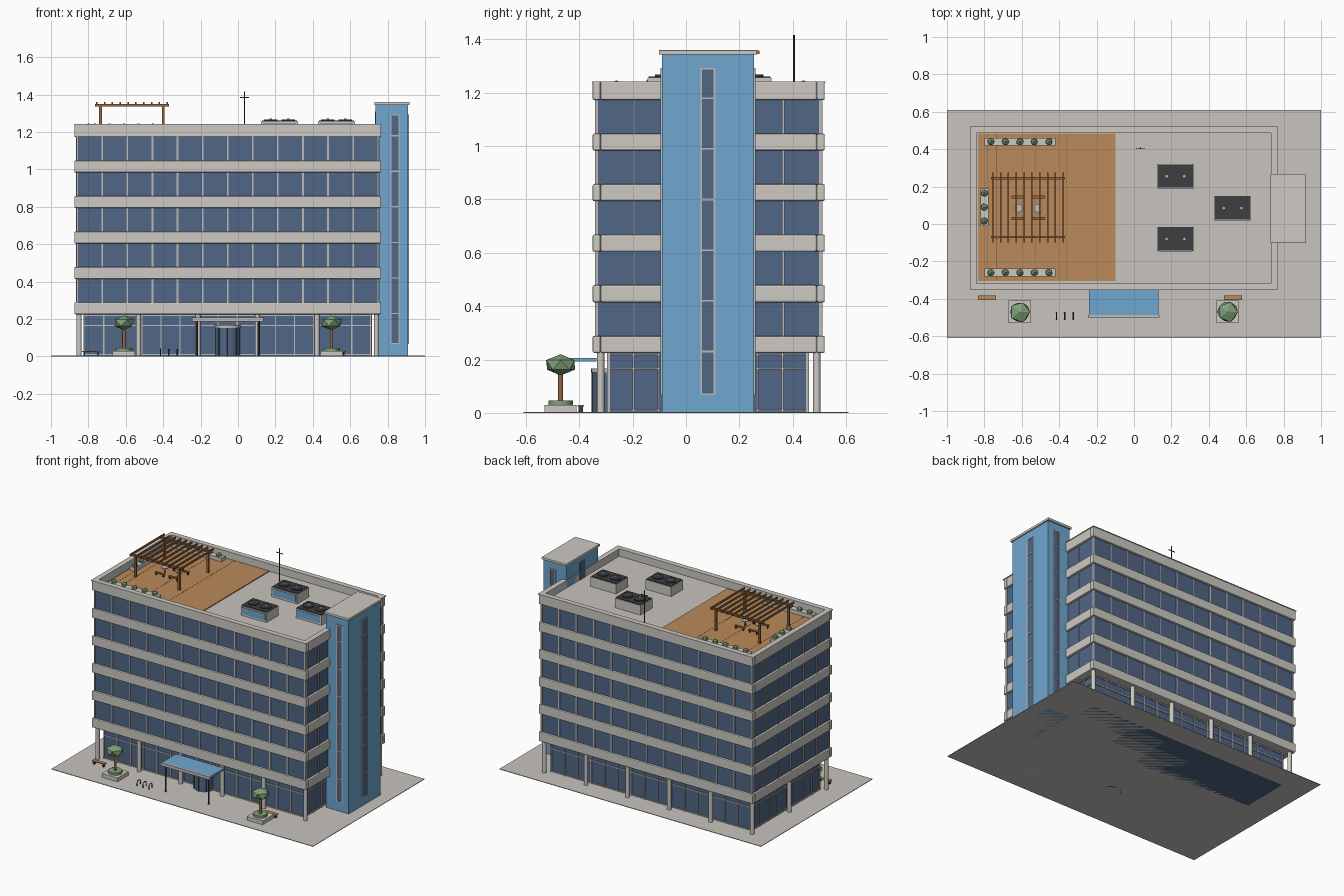
import bpy, bmesh, math, random
from mathutils import Matrix, Vector

if "Cube" in bpy.data.objects:
    bpy.data.objects.remove(bpy.data.objects["Cube"])

random.seed(4)


def mat(name, r, g, b):
    m = bpy.data.materials.new(name)
    lin = [((c / 255 + 0.055) / 1.055) ** 2.4 for c in (r, g, b)]
    m.diffuse_color = (*lin, 1)
    m.use_nodes = True
    m.node_tree.nodes["Principled BSDF"].inputs["Base Color"].default_value = m.diffuse_color
    return m


CONCRETE = mat("concrete", 205, 201, 194)
PAVING = mat("paving", 200, 196, 190)
GLASS = mat("dark_blue_glass", 80, 102, 134)
BLUE = mat("blue_panel", 112, 167, 208)
FRAME = mat("pale_frame", 190, 188, 184)
WOOD = mat("deck_wood", 187, 138, 90)
BROWN = mat("brown_timber", 150, 105, 65)
DARK = mat("dark_metal", 62, 62, 66)
GREEN = mat("leaf_green", 128, 160, 122)


def finish(name, bm, m, smooth=False):
    me = bpy.data.meshes.new(name)
    bm.to_mesh(me)
    bm.free()
    me.materials.append(m)
    ob = bpy.data.objects.new(name, me)
    bpy.context.collection.objects.link(ob)
    if smooth:
        for p in me.polygons:
            p.use_smooth = abs(p.normal.z) < 0.9
    return ob


def boxes(name, m, items, bevel=0):
    """One object from boxes given as (x0, x1, y0, y1, z0, z1)."""
    bm = bmesh.new()
    for x0, x1, y0, y1, z0, z1 in items:
        c = Vector((x0 + x1, y0 + y1, z0 + z1)) / 2
        bmesh.ops.create_cube(bm, size=1, matrix=Matrix.Translation(c)
                              @ Matrix.Diagonal((x1 - x0, y1 - y0, z1 - z0, 1)))
    ob = finish(name, bm, m)
    if bevel:
        mod = ob.modifiers.new("soft_edge", 'BEVEL')
        mod.width, mod.segments = bevel, 2
    return ob


def cylinders(name, m, items, n=12):
    """One object from upright cylinders given as (x, y, radius, z0, z1)."""
    bm = bmesh.new()
    for x, y, r, z0, z1 in items:
        bmesh.ops.create_cone(bm, cap_ends=True, segments=n, radius1=r, radius2=r, depth=z1 - z0,
                              matrix=Matrix.Translation((x, y, (z0 + z1) / 2)))
    return finish(name, bm, m, True)


def shrubs(name, items):
    """Faceted leaf clumps given as (x, y, z, radius, height radius)."""
    bm = bmesh.new()
    for x, y, z, r, h in items:
        new = bmesh.ops.create_icosphere(bm, subdivisions=1, radius=1)["verts"]
        for v in new:
            k = random.uniform(0.92, 1.08)
            v.co = Vector((x + v.co.x * r * k, y + v.co.y * r * k, z + v.co.z * h))
    return finish(name, bm, GREEN)


# Building outline
X0, X1, Y0, Y1 = -0.875, 0.765, -0.35, 0.52
ROOF = 1.19
boxes("pavement", PAVING, [(-1, 1, -0.61, 0.61, 0, 0.004)])


def wall_frames(name, x0, x1, y0, y1, z0, z1, nx, ny, w, extra_z=()):
    """Mullions on four walls, with optional horizontal rails."""
    d, items = 0.006, []
    for i in range(nx + 1):
        x = x0 + (x1 - x0) * i / nx
        items += [(x - w, x + w, y - d, y + d, z0, z1) for y in (y0, y1)]
    for i in range(1, ny):
        y = y0 + (y1 - y0) * i / ny
        items += [(x - d, x + d, y - w, y + w, z0, z1) for x in (x0, x1)]
    for z in extra_z:
        items += [(x0, x1, y - d, y + d, z - 0.003, z + 0.003) for y in (y0, y1)]
        items += [(x - d, x + d, y0, y1, z - 0.003, z + 0.003) for x in (x0, x1)]
    boxes(name, FRAME, items)


# Upper storeys: glazing, mullions and concrete bands
boxes("upper_glazing", GLASS, [(X0 + 0.015, X1 - 0.015, Y0 + 0.015, Y1 - 0.015, 0.24, 1.18)])
wall_frames("upper_mullions", X0 + 0.015, X1 - 0.015, Y0 + 0.015, Y1 - 0.015, 0.24, 1.18, 12, 6, 0.0045)
bands = []
T = 0.03
for i in range(6):
    z0 = 0.225 + i * 0.1895
    z1 = z0 + (0.07 if i == 5 else 0.064)
    bands += [(X0, X1, y, y + T, z0, z1) for y in (Y0, Y1 - T)]
    bands += [(x, x + T, Y0 + T, Y1 - T, z0, z1) for x in (X0, X1 - T)]
boxes("spandrel_bands", CONCRETE, bands, 0.006)
boxes("parapet_coping", CONCRETE, [(X0 - 0.003, X1 + 0.003, y, y + T + 0.006, 1.238, 1.243) for y in (Y0 - 0.003, Y1 - T - 0.003)]
      + [(x, x + T + 0.006, Y0 + T, Y1 - T, 1.238, 1.243) for x in (X0 - 0.003, X1 - T - 0.003)])
boxes("roof_slab", PAVING, [(X0 + T, X1 - T, Y0 + T, Y1 - T, 1.172, ROOF)])
boxes("soffit", CONCRETE, [(X0 + T, X1 - T, Y0 + T, Y1 - T, 0.228, 0.245)])

# Ground floor set back behind columns
boxes("lobby_glazing", GLASS, [(-0.82, 0.71, -0.29, 0.455, 0, 0.23)])
wall_frames("lobby_mullions", -0.82, 0.71, -0.29, 0.455, 0, 0.228, 15, 8, 0.003, (0.01, 0.165, 0.218))
cols = [(X0 + 0.025 + i * 0.318, y, 0.014, 0, 0.23) for i in range(6) for y in (Y0 + 0.03, Y1 - 0.03)]
cols += [(x, 0.085, 0.014, 0, 0.23) for x in (X0 + 0.025,)]
cylinders("columns", CONCRETE, cols, 16)

# Stair tower with tall slit windows
TX0, TX1, TY0, TY1 = 0.735, 0.91, -0.09, 0.255
boxes("stair_tower", BLUE, [(TX0, TX1, TY0, TY1, 0, 1.345)])
boxes("tower_cap", CONCRETE, [(TX0 - 0.006, TX1 + 0.008, TY0 - 0.012, TY1 + 0.012, 1.343, 1.36)], 0.003)
sx, sy = 0.84, 0.082
slits = [(TX1, TX1 + 0.002, sy - 0.023, sy + 0.023, 0.07, 1.29)]
slits += [(sx - 0.019, sx + 0.019, y - 0.002, y + 0.002, 0.07, 1.29) for y in (TY0, TY1)]
boxes("tower_windows", GLASS, slits)
trim = []
for s in (-1, 1):
    a = sy + s * 0.025
    trim.append((TX1, TX1 + 0.005, a - 0.003, a + 0.003, 0.067, 1.293))
    a = sx + s * 0.021
    trim += [(a - 0.003, a + 0.003, y - 0.005, y + 0.005, 0.067, 1.293) for y in (TY0, TY1)]
for z in [0.07, 1.29] + [0.23 + 0.19 * i for i in range(6)]:
    trim.append((TX1, TX1 + 0.005, sy - 0.026, sy + 0.026, z - 0.003, z + 0.003))
    trim += [(sx - 0.022, sx + 0.022, y - 0.005, y + 0.005, z - 0.003, z + 0.003) for y in (TY0, TY1)]
boxes("tower_window_trim", FRAME, trim)
boxes("roof_door", GLASS, [(TX0 - 0.003, TX0, 0.05, 0.115, ROOF, 1.31)])

# Entrance: canopy and revolving door
boxes("canopy_panel", BLUE, [(-0.24, 0.13, -0.487, -0.335, 0.192, 0.206)])
boxes("canopy_edge", FRAME, [(-0.245, 0.135, -0.5, -0.487, 0.187, 0.208)])
cylinders("canopy_posts", DARK, [(x, -0.475, 0.005, 0, 0.19) for x in (-0.22, 0.11)], 8)
dx, dy = -0.055, -0.285
cylinders("revolving_door", GLASS, [(dx, dy, 0.066, 0, 0.155)], 24)
cylinders("revolving_door_cap", FRAME, [(dx, dy, 0.071, 0.152, 0.167)], 24)
cylinders("revolving_door_posts", DARK, [(dx + 0.067 * math.cos(a), dy + 0.067 * math.sin(a), 0.003, 0, 0.155)
                                         for a in [math.pi * k / 4 for k in range(4, 9)]], 6)

# Street trees in planters, benches and bike hoops
trees = [(-0.61, -0.47), (0.5, -0.47)]
boxes("tree_planters", CONCRETE, [(x - 0.06, x + 0.06, y - 0.06, y + 0.06, 0, 0.03) for x, y in trees])
cylinders("planter_ground_cover", GREEN, [(x, y, 0.046, 0.03, 0.046) for x, y in trees], 8)
cylinders("tree_trunks", BROWN, [(x, y, 0.009, 0.03, 0.16) for x, y in trees], 8)
shrubs("tree_crowns", [(x, y, 0.18, 0.06, 0.04) for x, y in trees])
seats, legs = [], []
for x in (-0.785, 0.53):
    seats.append((x - 0.048, x + 0.048, -0.407, -0.383, 0.024, 0.03))
    legs += [(x + s - 0.004, x + s + 0.004, -0.403, -0.387, 0, 0.024) for s in (-0.036, 0.036)]
boxes("street_bench_seats", WOOD, seats)
boxes("street_bench_legs", DARK, legs)
for i, x in enumerate((-0.415, -0.37, -0.325)):
    cu = bpy.data.curves.new("bike_hoop", 'CURVE')
    cu.dimensions, cu.bevel_depth, cu.bevel_resolution = '3D', 0.003, 1
    pts = [(x, -0.51, 0), (x, -0.51, 0.025)]
    pts += [(x, -0.492 - 0.018 * math.cos(a), 0.025 + 0.015 * math.sin(a)) for a in (0.8, 1.57, 2.34)]
    pts += [(x, -0.474, 0.025), (x, -0.474, 0)]
    sp = cu.splines.new('POLY')
    sp.points.add(len(pts) - 1)
    for p, c in zip(sp.points, pts):
        p.co = (*c, 1)
    cu.materials.append(DARK)
    bpy.context.collection.objects.link(bpy.data.objects.new(f"bike_hoop_{i}", cu))

# Roof terrace deck with board seams
boxes("roof_deck", WOOD, [(-0.835, -0.1, -0.305, 0.483, ROOF - 0.005, ROOF + 0.006)])
boxes("deck_seams", BROWN, [(x - 0.0015, x + 0.0015, -0.305, 0.483, ROOF, ROOF + 0.0068)
                            for x in (-0.785, -0.735, -0.525, -0.362)])

# Pergola
boxes("pergola_posts", BROWN, [(x - 0.007, x + 0.007, y - 0.007, y + 0.007, ROOF, 1.345)
                               for x in (-0.735, -0.4) for y in (-0.07, 0.245)])
boxes("pergola_beams", BROWN, [(-0.765, -0.37, y - 0.006, y + 0.006, 1.335, 1.35) for y in (-0.07, 0.245)])
boxes("pergola_rafters", BROWN, [(x - 0.004, x + 0.004, -0.1, 0.275, 1.346, 1.359)
                                 for x in [-0.755 + 0.0418 * i for i in range(10)]])

# Terrace tables and benches
tables = [(-0.618, 0.085), (-0.513, 0.085)]
cylinders("table_tops", FRAME, [(x, y, 0.023, 1.232, 1.237) for x, y in tables], 16)
cylinders("table_legs", DARK, [(x, y, 0.004, ROOF, 1.232) for x, y in tables], 8)
boxes("terrace_benches", BROWN, [(x - 0.036, x + 0.036, y - 0.008, y + 0.008, 1.212, 1.218)
                                 for x, _ in tables for y in (0.145, 0.03)])
boxes("terrace_bench_legs", DARK, [(x + s - 0.003, x + s + 0.003, y - 0.006, y + 0.006, ROOF, 1.212)
                                   for x, _ in tables for y in (0.145, 0.03) for s in (-0.028, 0.028)])

# Roof planters
boxes("roof_planters", CONCRETE, [(-0.8, -0.42, y - 0.021, y + 0.021, ROOF, 1.222) for y in (0.44, -0.26)]
      + [(-0.821, -0.779, -0.01, 0.19, ROOF, 1.222)])
shrubs("roof_shrubs", [(-0.765 + 0.0775 * i, y, 1.228, 0.021, 0.019) for i in range(5) for y in (0.44, -0.26)]
       + [(-0.8, 0.015 + 0.075 * i, 1.228, 0.021, 0.019) for i in range(3)])

# Rooftop cooling units
units = [(0.222, 0.255), (0.222, -0.08), (0.527, 0.085)]
W, D = 0.098, 0.065
boxes("cooling_units", CONCRETE, [(x - W, x + W, y - D, y + D, ROOF, 1.256) for x, y in units])
boxes("cooling_unit_tops", DARK, [(x - W + 0.004, x + W - 0.004, y - D + 0.004, y + D - 0.004, 1.256, 1.261)
                                  for x, y in units])
boxes("cooling_unit_panels", BLUE, [(x - W + 0.01, x + W - 0.01, y - D - 0.003, y - D, ROOF + 0.012, 1.248)
                                    for x, y in units])
fans = [(x + s, y) for x, y in units for s in (-0.047, 0.047)]
cylinders("cooling_fans", DARK, [(x, y, 0.036, 1.26, 1.268) for x, y in fans], 16)
cylinders("fan_hubs", FRAME, [(x, y, 0.007, 1.268, 1.271) for x, y in fans], 8)

# Antenna mast
cylinders("antenna_mast", DARK, [(0.035, 0.405, 0.0035, ROOF, 1.417)], 8)
boxes("antenna_arm", DARK, [(0.01, 0.06, 0.403, 0.407, 1.383, 1.387)])
